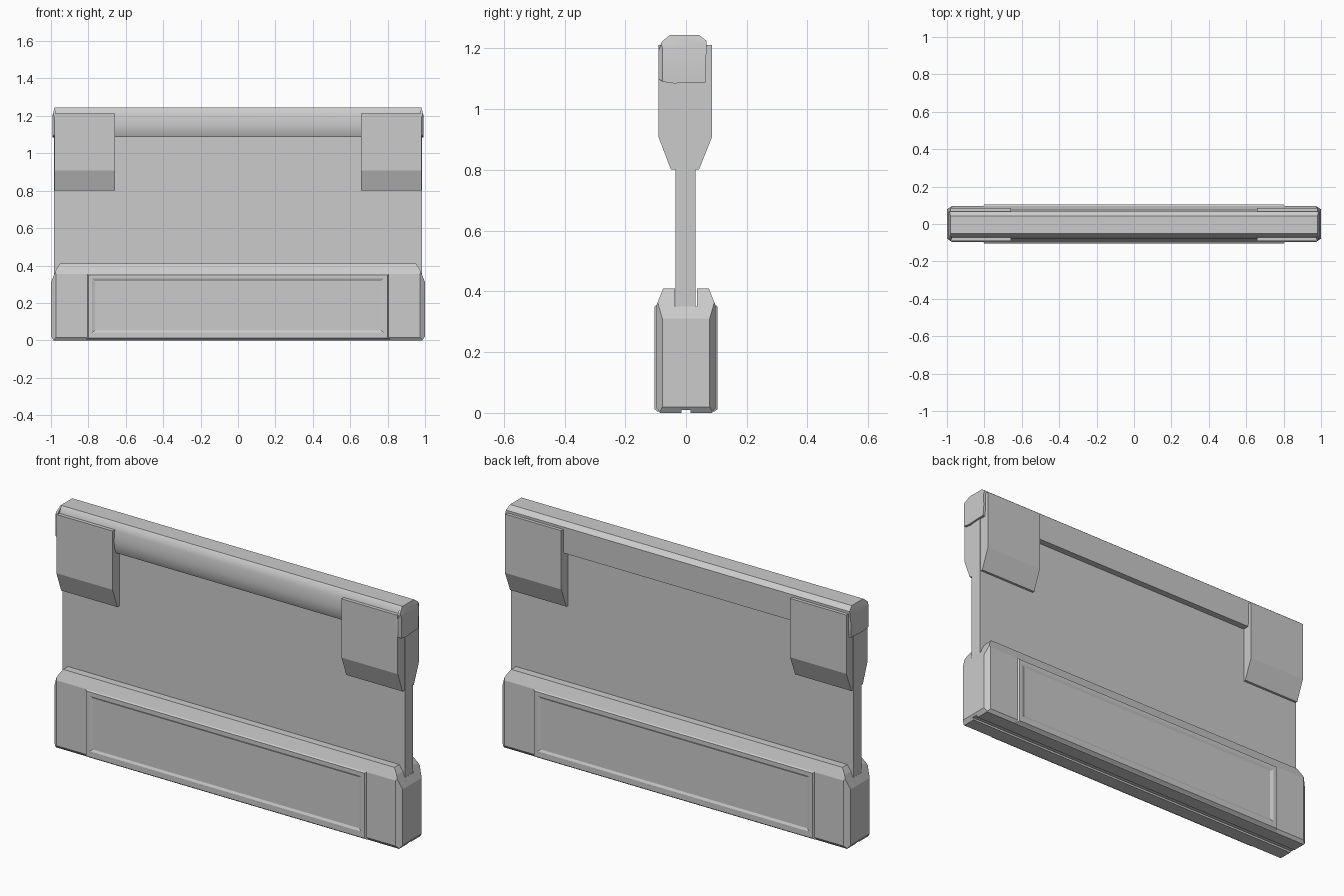
import bpy, bmesh
from mathutils import Vector

cube = bpy.data.objects.get("Cube")
if cube:
    bpy.data.objects.remove(cube, do_unlink=True)

grey = bpy.data.materials.new("light grey")
grey.use_nodes = True
grey.diffuse_color = (0.6, 0.6, 0.6, 1)
grey.node_tree.nodes["Principled BSDF"].inputs["Base Color"].default_value = (0.6, 0.6, 0.6, 1)


def finish(name, bm, smooth=False):
    bmesh.ops.recalc_face_normals(bm, faces=bm.faces)
    mesh = bpy.data.meshes.new(name)
    bm.to_mesh(mesh)
    bm.free()
    mesh.materials.append(grey)
    obj = bpy.data.objects.new(name, mesh)
    bpy.context.collection.objects.link(obj)
    if smooth:
        bpy.ops.object.select_all(action='DESELECT')
        obj.select_set(True)
        bpy.context.view_layer.objects.active = obj
        bpy.ops.object.shade_smooth_by_angle(angle=0.6)
    return obj


def prism(profile, x0, x1):
    """Extrude a (y, z) outline along x."""
    bm = bmesh.new()
    face = bm.faces.new([bm.verts.new((x0, y, z)) for y, z in profile])
    out = bmesh.ops.extrude_face_region(bm, geom=[face])
    verts = [v for v in out["geom"] if isinstance(v, bmesh.types.BMVert)]
    bmesh.ops.translate(bm, verts=verts, vec=(x1 - x0, 0, 0))
    return bm


def slice_off(bm, point, normal):
    """Remove everything beyond a plane and close the cut."""
    geom = bm.verts[:] + bm.edges[:] + bm.faces[:]
    bmesh.ops.bisect_plane(bm, geom=geom, plane_co=Vector(point),
                           plane_no=Vector(normal), clear_outer=True)
    edges = [e for e in bm.edges if e.is_boundary]
    if edges:
        bmesh.ops.holes_fill(bm, edges=edges, sides=0)


# Base: slotted beam with chamfered ends
half = [(0.015, 0.01), (0.015, 0), (0.085, 0), (0.097, 0.016), (0.097, 0.355),
        (0.075, 0.41), (0.036, 0.41), (0.036, 0.35)]
bm = prism(half + [(-y, z) for y, z in reversed(half)], -1, 1)
for s in (-1, 1):
    slice_off(bm, (s, 0, 0.34), (s, 0, 0.7))
    slice_off(bm, (s * 0.98, 0, 0.36), (s * 0.05, 0, 0.02))
    slice_off(bm, (s, 0, 0.02), (s, 0, -0.75))
    for t in (-1, 1):
        slice_off(bm, (s, t * 0.078, 0), (s * 0.7, t, 0))
finish("base", bm)

# Raised base plates with a shallow framed recess
for side, label in ((-1, "front"), (1, "back")):
    bm = bmesh.new()
    loop = [bm.verts.new((x, side * 0.09, z)) for x, z in
            ((-0.81, 0.002), (0.81, 0.002), (0.81, 0.36), (-0.81, 0.36))]
    face = bm.faces.new(loop)
    # each ring: x half-width, bottom, top, depth
    for w, lo, hi, y in ((0.80, 0.012, 0.35, 0.104), (0.78, 0.042, 0.33, 0.104),
                         (0.765, 0.053, 0.318, 0.098)):
        ring = [bm.verts.new((x, side * y, z)) for x, z in
                ((-w, lo), (w, lo), (w, hi), (-w, hi))]
        for i in range(4):
            j = (i + 1) % 4
            bm.faces.new((loop[i], loop[j], ring[j], ring[i]))
        loop = ring
    bm.faces.new(loop)
    finish(label + "_base_plate", bm)

# Upright panel
finish("panel", prism([(-0.034, 0.34), (0.031, 0.34), (0.031, 1.15), (-0.034, 1.15)],
                      -0.983, 0.983))

# Top rail with rounded front
rail = [(-0.062, 1.088), (-0.074, 1.115), (-0.077, 1.15), (-0.076, 1.185),
        (-0.071, 1.212), (-0.063, 1.232), (-0.052, 1.245), (0.042, 1.245),
        (0.068, 1.225), (0.064, 1.088)]
bm = prism(rail, -0.99, 0.99)
for s in (-1, 1):
    slice_off(bm, (s * 0.99, 0, 1.21), (s, 0, 0.25))
finish("top_rail", bm, True)

# Corner brackets and rail end caps
bracket = [(-0.05, 0.802), (0.043, 0.802), (0.085, 0.907), (0.085, 1.212),
           (-0.09, 1.212), (-0.09, 0.907)]
cap = [(-0.075, 1.09), (-0.04, 1.085), (0.064, 1.09), (0.067, 1.225),
       (0.042, 1.243), (-0.055, 1.243), (-0.08, 1.222), (-0.091, 1.19), (-0.091, 1.1)]
for s, label in ((-1, "right"), (1, "left")):
    finish(label + "_bracket", prism(bracket, s * 0.657, s * 0.98))
    bm = prism(cap, s * 0.975, s * 0.992)
    slice_off(bm, (s * 0.992, -0.078, 0), (s, -0.8, 0))
    slice_off(bm, (s * 0.99, 0, 1.21), (s, 0, 0.25))
    finish(label + "_rail_cap", bm, True)
